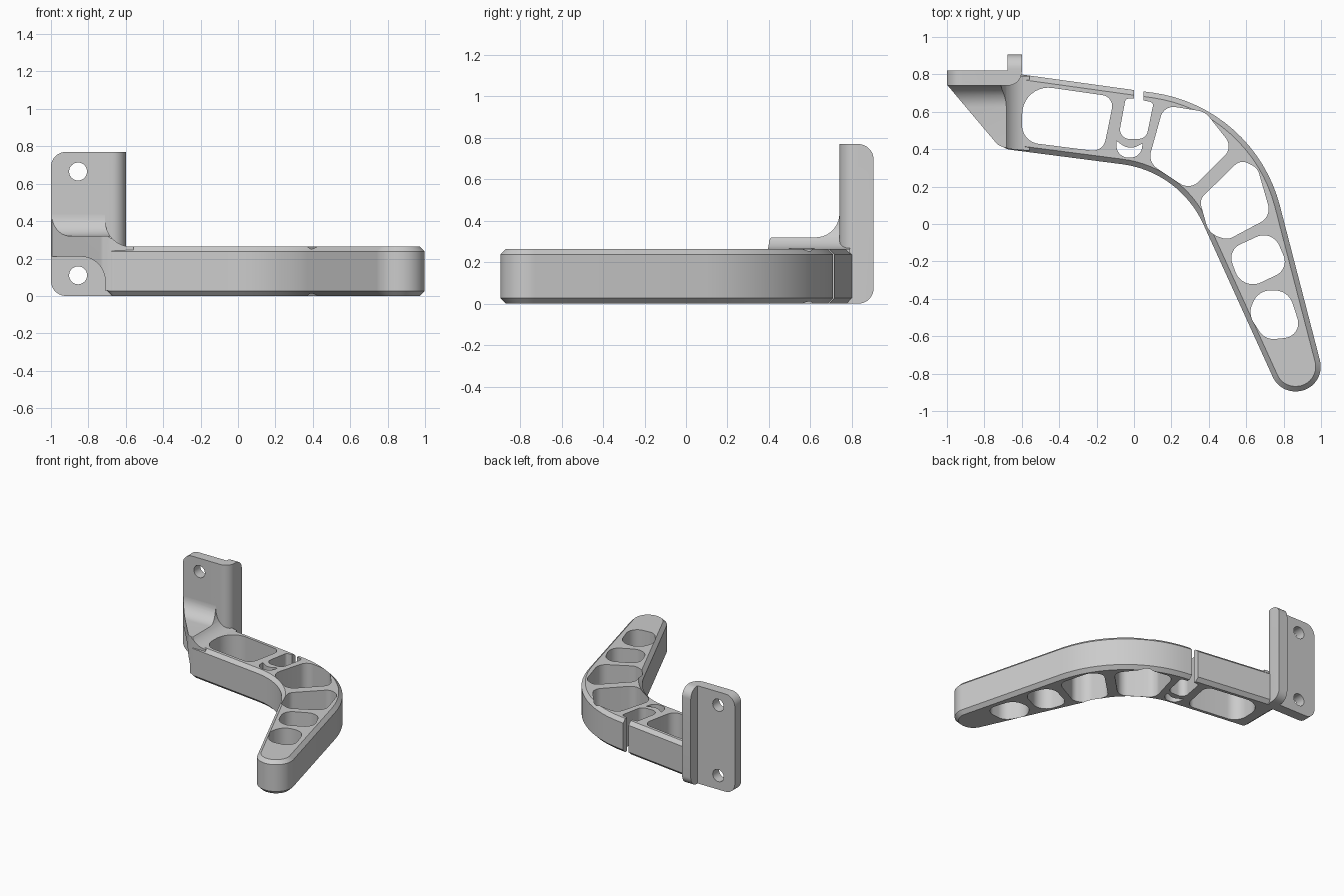
import bpy, bmesh, math
from mathutils import Vector

cube = bpy.data.objects.get("Cube")
if cube:
    bpy.data.objects.remove(cube, do_unlink=True)

grey = bpy.data.materials.new("plain grey")
grey.use_nodes = True
grey.diffuse_color = (0.6, 0.6, 0.6, 1)
grey.node_tree.nodes["Principled BSDF"].inputs["Base Color"].default_value = (0.6, 0.6, 0.6, 1)


def rounded(corners, steps=10):
    """Outline from (x, y) or (x, y, radius) corners."""
    out = []
    for i, c in enumerate(corners):
        p = Vector(c[:2])
        if len(c) == 2:
            out.append(p)
            continue
        a = (Vector(corners[i - 1][:2]) - p).normalized()
        b = (Vector(corners[(i + 1) % len(corners)][:2]) - p).normalized()
        half = a.angle(b) / 2
        centre = p + (a + b).normalized() * c[2] / math.sin(half)
        reach = c[2] / math.tan(half)
        u = (p + a * reach - centre).normalized()
        v = (p + b * reach - centre).normalized()
        out += [centre + u.slerp(v, k / steps).normalized() * c[2] for k in range(steps + 1)]
    return out


def solid(name, outline, plane, low, high, chamfer=0):
    """Extrude an outline lying in plane 'xy', 'xz' or 'yz'."""
    i, j = ("xyz".index(ch) for ch in plane)
    bm = bmesh.new()
    verts = []
    for p in outline:
        co = Vector((low, low, low))
        co[i], co[j] = p
        verts.append(bm.verts.new(co))
    base = bm.faces.new(verts)
    push = Vector((1, 1, 1)) * (high - low)
    push[i] = push[j] = 0
    grown = bmesh.ops.extrude_face_region(bm, geom=[base], use_keep_orig=True)
    bmesh.ops.translate(bm, vec=push, verts=[g for g in grown["geom"] if isinstance(g, bmesh.types.BMVert)])
    bmesh.ops.recalc_face_normals(bm, faces=bm.faces)
    if chamfer:
        rims = [e for e in bm.edges if abs(e.verts[0].co.z - e.verts[1].co.z) < 1e-5]
        bmesh.ops.bevel(bm, geom=rims, offset=chamfer, segments=1, affect='EDGES')
    mesh = bpy.data.meshes.new(name)
    bm.to_mesh(mesh)
    bm.free()
    mesh.materials.append(grey)
    ob = bpy.data.objects.new(name, mesh)
    bpy.context.collection.objects.link(ob)
    return ob


def combine(ob, others, operation):
    """Bake booleans into ob and discard the helpers."""
    for other in others:
        mod = ob.modifiers.new("cut", 'BOOLEAN')
        mod.operation, mod.object, mod.solver = operation, other, 'EXACT'
    bpy.context.view_layer.update()
    baked = bpy.data.meshes.new_from_object(ob.evaluated_get(bpy.context.evaluated_depsgraph_get()))
    ob.modifiers.clear()
    ob.data = baked
    for other in others:
        bpy.data.objects.remove(other, do_unlink=True)


def cutter(corners):
    return solid("cutter", rounded(corners), "xy", -0.5, 1)


# Curved arm with chamfered rims
arm = solid("arm", rounded([
    (-0.7, 0.813), (0.643, 0.627, 0.816), (1.037, -0.895, 0.132),
    (0.777, -0.895, 0.132), (0.243, 0.28, 0.554), (-0.7, 0.402, 0.04)], 16),
    "xy", 0, 0.265, 0.027)

# Lightening openings, clip slot and crescent
window = [(-0.595, 0.75, 0.14), (-0.105, 0.68, 0.06), (-0.165, 0.385, 0.07), (-0.6, 0.44, 0.1)]
openings = [
    window,
    [(0, 0.8), (0, 0.67), (-0.045, 0.67, 0.02), (-0.085, 0.455, 0.05),
     (0.065, 0.455, 0.05), (0.105, 0.65, 0.02), (0.052, 0.66), (0.052, 0.8)],
    [(-0.095, 0.445), (-0.025, 0.395, 0.08), (0.045, 0.43), (0.04, 0.355, 0.063), (-0.09, 0.355, 0.063)],
    [(0.16, 0.635, 0.07), (0.38, 0.6, 0.1), (0.53, 0.41, 0.07), (0.3, 0.18, 0.08), (0.075, 0.33, 0.08)],
    [(0.57, 0.345, 0.06), (0.66, 0.3, 0.08), (0.735, 0.04, 0.08),
     (0.5, -0.085, 0.07), (0.4, -0.05, 0.1), (0.35, 0.13, 0.06)],
    [(0.5, -0.14, 0.08), (0.74, -0.03, 0.09), (0.83, -0.24, 0.08), (0.58, -0.36, 0.1)],
    [(0.665, -0.355, 0.1), (0.825, -0.355, 0.1), (0.905, -0.6, 0.08), (0.7, -0.62, 0.09), (0.61, -0.48, 0.1)],
]
combine(arm, [cutter(o) for o in openings], 'DIFFERENCE')

# Upright mounting plate with a rear lip
plate = solid("mounting_plate", rounded([
    (-1, 0.74), (-0.6, 0.74, 0.075), (-0.6, 0.905), (-0.675, 0.905), (-0.675, 0.82), (-1, 0.82)]),
    "xy", 0, 0.77)
combine(plate, [
    solid("front_shape", rounded([(-1, 0, 0.08), (-0.5, 0), (-0.5, 0.77), (-1, 0.77, 0.08)]), "xz", 0, 1),
    solid("side_shape", rounded([(0.7, 0), (0.905, 0, 0.075), (0.905, 0.77, 0.075), (0.7, 0.77)]), "yz", -2, 0),
], 'INTERSECT')

# Screw holes
screws = []
for z in (0.11, 0.665):
    ring = [(-0.855 + 0.048 * math.cos(t * math.tau / 32), z + 0.048 * math.sin(t * math.tau / 32))
            for t in range(32)]
    screws.append(solid("screw_cutter", ring, "xz", 0.5, 1))
combine(plate, screws, 'DIFFERENCE')

# Filleted gusset joining plate and arm
gusset = solid("gusset", rounded([
    (-1, 0.79), (-1, 0.745), (-0.73, 0.425, 0.05), (-0.68, 0.402), (-0.56, 0.392), (-0.56, 0.79)]),
    "xy", 0, 0.8)
combine(gusset, [
    solid("front_shape", rounded([
        (-1.1, 0.21), (-0.71, 0.21, 0.13), (-0.71, 0.03), (-0.55, 0.03),
        (-0.55, 0.263), (-0.71, 0.263, 0.14), (-0.71, 0.6), (-1.1, 0.6)]), "xz", 0, 1),
    solid("side_shape", rounded([
        (0.35, 0.01), (0.39, 0.29), (0.41, 0.32), (0.74, 0.32, 0.115),
        (0.74, 0.5), (0.8, 0.5), (0.8, 0.01)]), "yz", -2, 0),
], 'INTERSECT')
combine(gusset, [cutter(window)], 'DIFFERENCE')

# Smooth curved walls, crisp edges
bpy.ops.object.select_all(action='DESELECT')
for ob in (arm, plate, gusset):
    ob.select_set(True)
    bpy.context.view_layer.objects.active = ob
bpy.ops.object.shade_smooth_by_angle(angle=math.radians(30))
